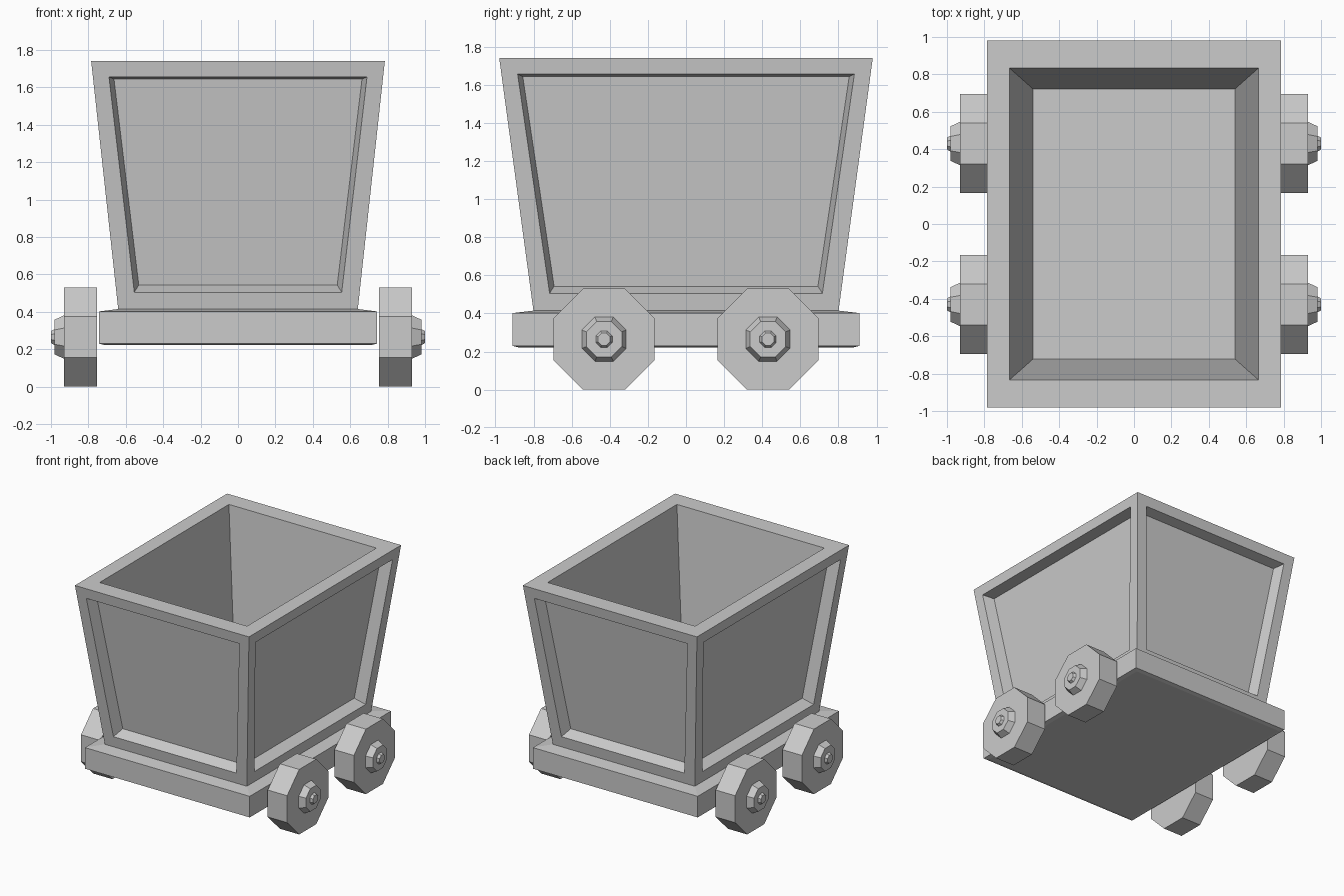
import bpy, bmesh
from math import cos, sin, pi

if "Cube" in bpy.data.objects:
    bpy.data.objects.remove(bpy.data.objects["Cube"])


def finish(bm, name):
    bmesh.ops.recalc_face_normals(bm, faces=bm.faces[:])
    mesh = bpy.data.meshes.new(name)
    bm.to_mesh(mesh)
    bm.free()
    obj = bpy.data.objects.new(name, mesh)
    bpy.context.collection.objects.link(obj)
    return obj


def loft(bm, loops):
    """Skin equal-length point loops and cap both ends."""
    rings = [[bm.verts.new(p) for p in loop] for loop in loops]
    n = len(rings[0])
    for a, b in zip(rings, rings[1:]):
        for i in range(n):
            j = (i + 1) % n
            bm.faces.new((a[i], a[j], b[j], b[i]))
    bm.faces.new(rings[0][::-1])
    bm.faces.new(rings[-1])


def rect(hx, hy, z):
    return [(-hx, -hy, z), (hx, -hy, z), (hx, hy, z), (-hx, hy, z)]


def octagon(x, apothem, cy, cz):
    r = apothem / cos(pi / 8)
    angles = [pi / 8 + i * pi / 4 for i in range(8)]
    return [(x, cy + r * cos(a), cz + r * sin(a)) for a in angles]


# Tapered tub: outer shell, rim, hollow interior in one closed surface
bm = bmesh.new()
loft(bm, [rect(0.64, 0.80, 0.41), rect(0.785, 0.98, 1.74),
          rect(0.665, 0.833, 1.74), rect(0.54, 0.722, 0.59)])
bmesh.ops.recalc_face_normals(bm, faces=bm.faces[:])

# Recessed panels on the four outer sides
sides = []
for f in bm.faces:
    c = f.calc_center_median()
    if abs(f.normal.z) < 0.5 and f.normal.dot(c) > 0:
        sides.append(f)
bmesh.ops.inset_individual(bm, faces=sides, thickness=0.128, depth=0)
bmesh.ops.inset_individual(bm, faces=sides, thickness=0.036, depth=-0.09)
finish(bm, "cart_tub")

# Chassis slab with slightly bevelled top and bottom
bm = bmesh.new()
loft(bm, [rect(0.71, 0.88, 0.222), rect(0.743, 0.91, 0.23),
          rect(0.743, 0.91, 0.402), rect(0.64, 0.80, 0.415)])
finish(bm, "chassis")

# Octagonal wheels with stepped hub and bolt: (x, apothem) profile
profile = [(0.755, 0.265), (0.93, 0.265), (0.93, 0.116), (0.98, 0.093),
           (0.98, 0.043), (1.0, 0.032)]
for side, sx in (("right", 1), ("left", -1)):
    for end, y in (("front", -0.43), ("back", 0.43)):
        bm = bmesh.new()
        loft(bm, [octagon(sx * x, r, y, 0.265) for x, r in profile])
        finish(bm, f"wheel_{end}_{side}")
